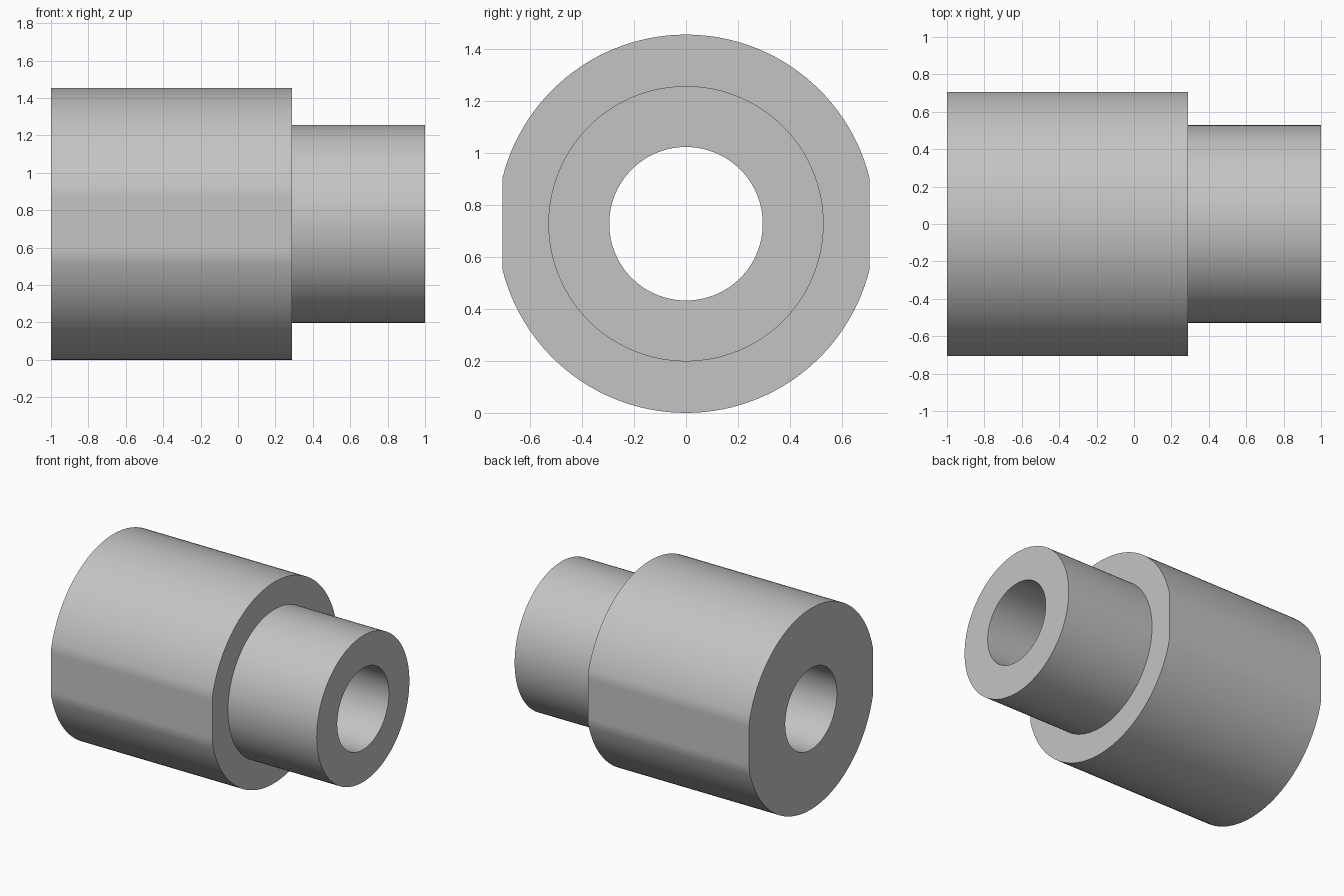
import bpy
import bmesh
import math

cube = bpy.data.objects.get("Cube")
if cube:
    bpy.data.objects.remove(cube)

SEGMENTS = 128
AXIS_Z = 0.727
FLAT_Y = 0.706  # half width across the two side flats of the body

# Closed profile of the bushing: (x, radius)
PROFILE = [
    (-1.0, 0.295), (-1.0, 0.727),   # rear face
    (0.29, 0.727), (0.29, 0.529),   # shoulder
    (1.0, 0.529), (1.0, 0.295),     # nose and bore
]

grey = bpy.data.materials.new("plain grey")
grey.use_nodes = True
colour = (0.55, 0.55, 0.55, 1)
grey.diffuse_color = colour
grey.node_tree.nodes["Principled BSDF"].inputs["Base Color"].default_value = colour


def ring(bm, x, radius):
    """Ring of vertices around the axis, trimmed by the side flats."""
    verts = []
    for i in range(SEGMENTS):
        a = math.tau * i / SEGMENTS
        y = max(-FLAT_Y, min(FLAT_Y, radius * math.cos(a)))
        verts.append(bm.verts.new((x, y, radius * math.sin(a))))
    return verts


# Stepped bushing with a through bore
bm = bmesh.new()
rings = [ring(bm, x, r) for x, r in PROFILE]
for k, a in enumerate(rings):
    b = rings[(k + 1) % len(rings)]
    for i in range(SEGMENTS):
        j = (i + 1) % SEGMENTS
        bm.faces.new((a[i], a[j], b[j], b[i]))
bmesh.ops.recalc_face_normals(bm, faces=bm.faces)

mesh = bpy.data.meshes.new("stepped_bushing")
bm.to_mesh(mesh)
bm.free()
mesh.materials.append(grey)
bushing = bpy.data.objects.new("stepped_bushing", mesh)
bushing.location.z = AXIS_Z
bpy.context.collection.objects.link(bushing)

bpy.ops.object.select_all(action="DESELECT")
bushing.select_set(True)
bpy.context.view_layer.objects.active = bushing
bpy.ops.object.shade_smooth_by_angle(angle=math.radians(30))
